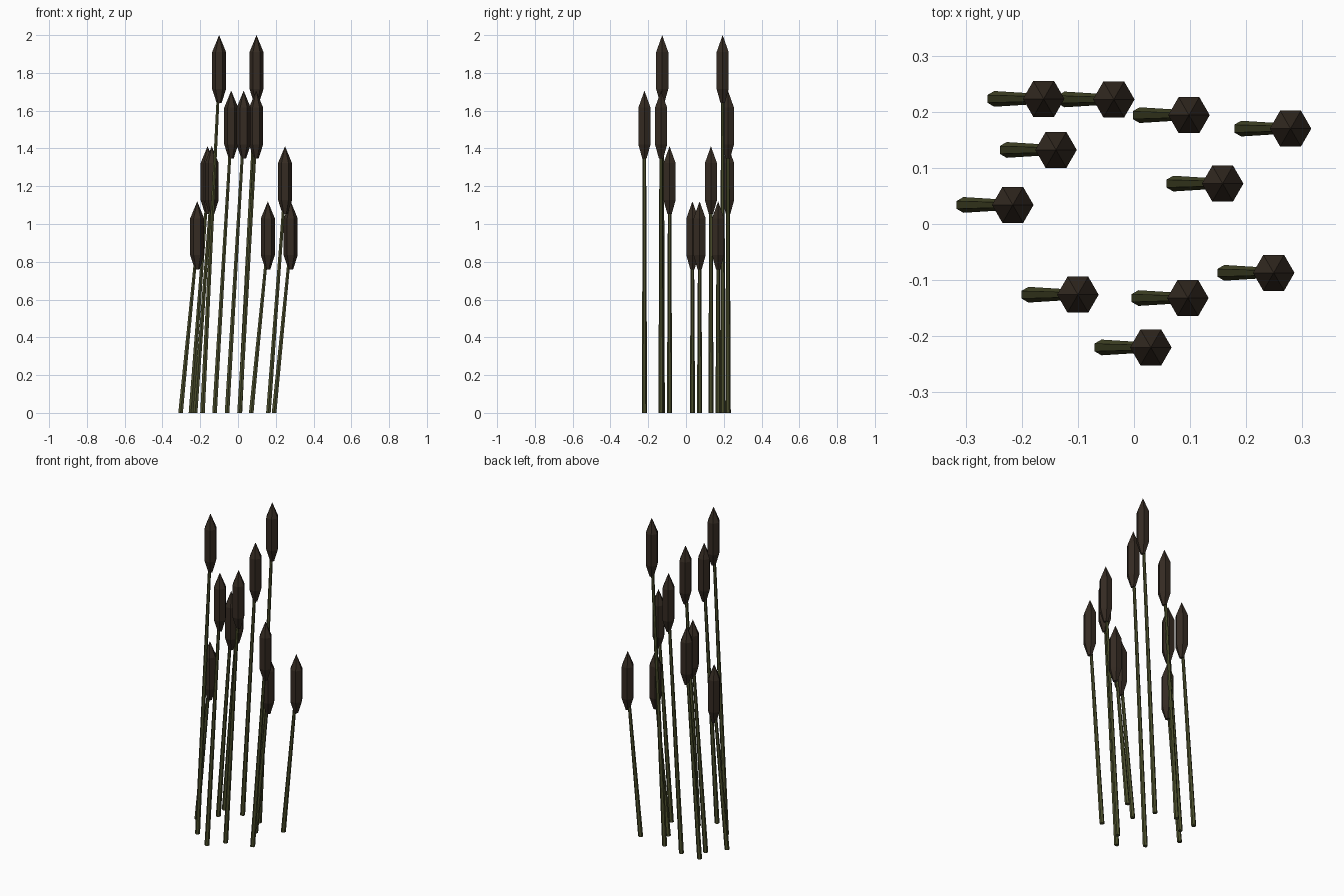
import bpy, bmesh, math

cube = bpy.data.objects.get("Cube")
if cube:
    bpy.data.objects.remove(cube, do_unlink=True)


def make_material(name, rgb):
    mat = bpy.data.materials.new(name)
    mat.use_nodes = True
    mat.diffuse_color = (*rgb, 1)
    mat.node_tree.nodes["Principled BSDF"].inputs["Base Color"].default_value = (*rgb, 1)
    return mat


STEM = make_material("olive green", (0.07, 0.075, 0.025))
HEAD = make_material("dark brown", (0.035, 0.024, 0.016))
SIDES = 6


def lathe(name, rings, turn, mat):
    """Six-sided flat-faced tube through rings of (x, y, z, radius); radius 0 is a point."""
    bm = bmesh.new()
    loops = []
    for x, y, z, r in rings:
        count = SIDES if r else 1
        angles = [turn + math.tau * i / SIDES for i in range(count)]
        loops.append([bm.verts.new((x + r * math.cos(a), y + r * math.sin(a), z)) for a in angles])
    for low, high in zip(loops, loops[1:]):
        for i in range(SIDES):
            j = (i + 1) % SIDES
            if len(high) == 1:
                bm.faces.new((low[i], low[j], high[0]))
            else:
                bm.faces.new((low[i], low[j], high[j], high[i]))
    # Close the open ends
    bm.faces.new(loops[0][::-1])
    if len(loops[-1]) > 1:
        bm.faces.new(loops[-1])
    mesh = bpy.data.meshes.new(name)
    bm.to_mesh(mesh)
    bm.free()
    mesh.materials.append(mat)
    obj = bpy.data.objects.new(name, mesh)
    bpy.context.collection.objects.link(obj)


# Reed positions (head centre) grouped by overall height
REEDS = {
    2.0: [(-0.10, -0.126), (0.098, 0.194)],
    1.706: [(-0.036, 0.222), (0.03, -0.22), (0.096, -0.132)],
    1.412: [(-0.161, 0.223), (-0.139, 0.132), (0.249, -0.087)],
    1.12: [(-0.216, 0.034), (0.158, 0.072), (0.279, 0.17)],
}
LEAN = 0.088

number = 0
for top, spots in REEDS.items():
    for x, y in spots:
        number += 1
        # Leaning, tapered stem ending inside the seed head
        lathe(f"stem_{number}", [(x - LEAN, y, 0, 0.014), (x, y, top - 0.22, 0.0085)],
              math.pi / 6, STEM)
        # Upright seed head with pointed tip and tapered base
        profile = [(0.36, 0.013), (0.285, 0.037), (0.09, 0.037), (0, 0)]
        lathe(f"seed_head_{number}", [(x, y, top - d, r) for d, r in profile], 0, HEAD)
